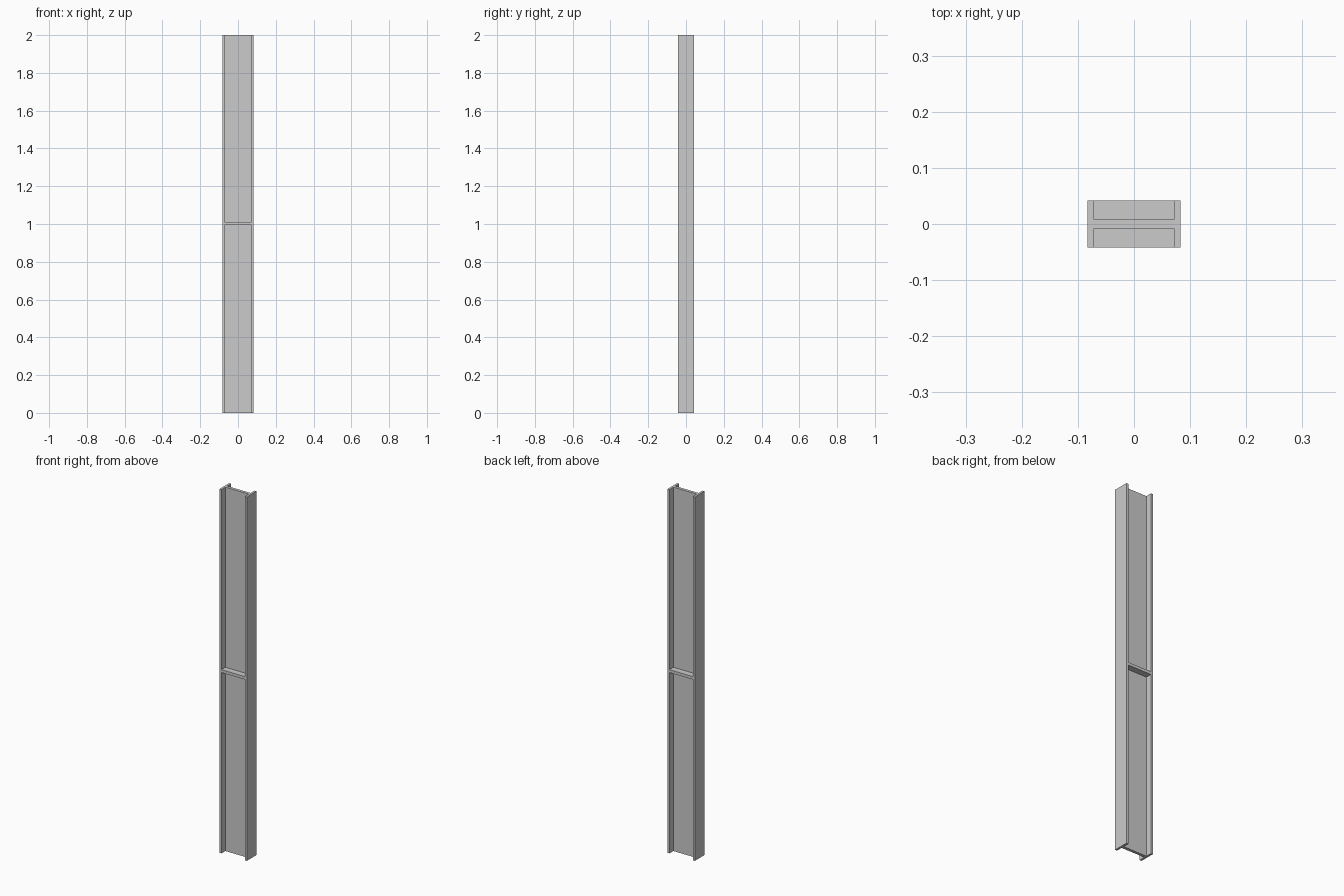
import bpy
import bmesh

if "Cube" in bpy.data.objects:
    bpy.data.objects.remove(bpy.data.objects["Cube"])

HX, HY, H = 0.083, 0.042, 2.0   # half width, half depth, height
IX, WY = 0.071, 0.008           # inner flange face, half web thickness


def finish(name, bm):
    bmesh.ops.recalc_face_normals(bm, faces=bm.faces)
    mesh = bpy.data.meshes.new(name)
    bm.to_mesh(mesh)
    bm.free()
    obj = bpy.data.objects.new(name, mesh)
    bpy.context.collection.objects.link(obj)
    return obj


# H-section column: profile extruded upwards
profile = [(-HX, -HY), (-IX, -HY), (-IX, -WY), (IX, -WY), (IX, -HY), (HX, -HY),
           (HX, HY), (IX, HY), (IX, WY), (-IX, WY), (-IX, HY), (-HX, HY)]
bm = bmesh.new()
base = bm.faces.new([bm.verts.new((x, y, 0)) for x, y in profile])
ext = bmesh.ops.extrude_face_region(bm, geom=[base], use_keep_orig=True)
top = [v for v in ext["geom"] if isinstance(v, bmesh.types.BMVert)]
bmesh.ops.translate(bm, verts=top, vec=(0, 0, H))
finish("h_column", bm)

# Stiffener plates at mid height, front and back of the web
for name, s in (("front_stiffener", -1), ("back_stiffener", 1)):
    bm = bmesh.new()
    bmesh.ops.create_cube(bm, size=1)
    bmesh.ops.scale(bm, verts=bm.verts, vec=(2 * IX, HY - WY, 0.016))
    bmesh.ops.translate(bm, verts=bm.verts, vec=(0, s * (HY + WY) / 2, 1.002))
    finish(name, bm)
